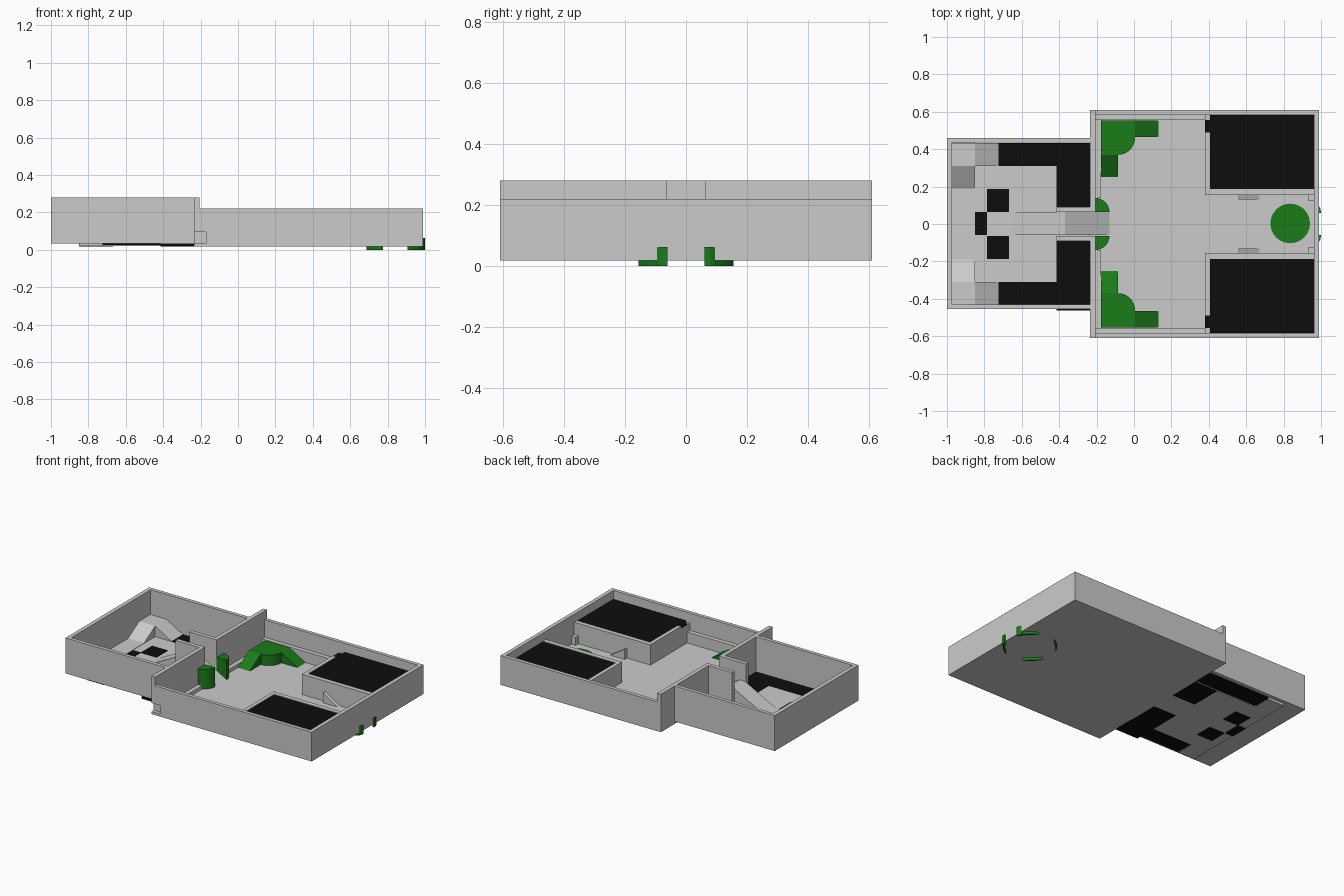
import bpy, bmesh
from math import sin, cos, pi, radians
from mathutils import Vector

if "Cube" in bpy.data.objects:
    bpy.data.objects.remove(bpy.data.objects["Cube"])


def material(name, rgb):
    m = bpy.data.materials.new(name)
    m.diffuse_color = (*rgb, 1)
    m.use_nodes = True
    m.node_tree.nodes["Principled BSDF"].inputs["Base Color"].default_value = m.diffuse_color
    return m


GREEN = material("green", (0.01, 0.2, 0.01))
BLACK = material("black", (0.004, 0.004, 0.004))


def prism(name, pts, axis, a, b, mat=None):
    """Extrude a 2D outline along an axis: z uses (x,y), y uses (x,z), x uses (y,z)."""
    place = {"z": lambda p, t: (p[0], p[1], t),
             "y": lambda p, t: (p[0], t, p[1]),
             "x": lambda p, t: (t, p[0], p[1])}[axis]
    bm = bmesh.new()
    f = bm.faces.new([bm.verts.new(place(p, a)) for p in pts])
    ext = bmesh.ops.extrude_face_region(bm, geom=[f])["geom"]
    move = Vector(place((0, 0), b - a))
    bmesh.ops.translate(bm, vec=move, verts=[v for v in ext if isinstance(v, bmesh.types.BMVert)])
    bmesh.ops.recalc_face_normals(bm, faces=bm.faces[:])
    me = bpy.data.meshes.new(name)
    bm.to_mesh(me)
    bm.free()
    if mat:
        me.materials.append(mat)
    ob = bpy.data.objects.new(name, me)
    bpy.context.collection.objects.link(ob)
    return ob


def box(name, x0, x1, y0, y1, z0, z1, mat=None):
    return prism(name, [(x0, y0), (x1, y0), (x1, y1), (x0, y1)], "z", z0, z1, mat)


def arc(cx, cy, r, a0, a1, n=12):
    return [(cx + r * cos(radians(a0 + (a1 - a0) * i / n)),
             cy + r * sin(radians(a0 + (a1 - a0) * i / n))) for i in range(n + 1)]


def flip(pts, s):
    return [(x, y * s) for x, y in pts]


# Main room floor and outer walls
F = 0.025
box("main_floor", -0.235, 0.99, -0.61, 0.61, 0.018, F)
box("main_back_wall", -0.235, 0.99, 0.585, 0.61, F, 0.22)
box("main_end_wall", 0.963, 0.99, -0.585, 0.585, F, 0.22)
prism("main_front_wall", [(-0.235, F), (0.99, F), (0.99, 0.22), (-0.235, 0.22), (-0.235, 0.095),
                          (-0.17, 0.095), (-0.17, 0.035), (-0.235, 0.035)], "y", -0.61, -0.585)

# Small room shell
box("small_room_end_wall", -1, -0.972, -0.455, 0.46, 0.035, 0.28)
box("small_room_back_wall", -0.972, -0.235, 0.435, 0.46, 0.035, 0.28)
box("small_room_front_wall", -0.972, -0.235, -0.455, -0.43, 0.035, 0.28)
box("small_room_end_floor", -0.972, -0.85, -0.43, 0.435, 0.035, 0.038)
box("small_room_floor", -0.85, -0.235, -0.31, 0.31, 0.02, 0.036)

# Chequered black floor tiles
box("end_tile", -0.85, -0.787, -0.06, 0.065, 0.0185, 0.038, BLACK)
box("front_outer_strip", -0.415, -0.235, -0.462, -0.43, 0.02, 0.034, BLACK)

# Ramp over the doorway
prism("doorway_ramp", [(-0.65, 0.036), (-0.41, 0.16), (-0.37, 0.16), (-0.13, F), (-0.235, F)],
      "y", -0.06, 0.065)

# Round pad on the floor
prism("round_pad", arc(0.835, 0.003, 0.106, 0, 345, 23), "z", F, 0.03, GREEN)

for s, side in ((1, "back"), (-1, "front")):
    def sbox(name, x0, x1, y0, y1, z0, z1, mat=None):
        box(f"{side}_{name}", x0, x1, s * y0, s * y1, z0, z1, mat)

    # Dividing wall with doorway, corridor walls
    sbox("dividing_wall", -0.235, -0.207, 0.063, 0.585, F, 0.28)
    sbox("dividing_wall_cap", -0.235, -0.207, 0.585, 0.61, 0.22, 0.28)
    sbox("corridor_wall", -0.415, -0.235, 0.063, 0.09, 0.036, 0.28)

    # Black floor areas of the small room
    sbox("floor_strip", -0.725, -0.235, 0.31, 0.433, 0.025, 0.038, BLACK)
    sbox("floor_panel", -0.415, -0.235, 0.09, 0.31, 0.0185, 0.038, BLACK)
    sbox("tile", -0.787, -0.667, 0.063, 0.187, 0.0185, 0.038, BLACK)

    # Corner platform with ramps in two directions
    prism(f"{side}_platform_ramp", [(-0.972, 0.037), (-0.725, 0.037), (-0.85, 0.11), (-0.972, 0.11)],
          "y", s * 0.31, s * 0.433)
    prism(f"{side}_platform_side_ramp", [(s * 0.187, 0.037), (s * 0.31, 0.037), (s * 0.31, 0.11)],
          "x", -0.972, -0.85)
    sbox("ramp_floor", -0.85, -0.725, 0.31, 0.433, 0.02, 0.037)

    # Raised block with a black top and grey rim
    sbox("block", 0.38, 0.963, 0.155, 0.585, F, 0.15)
    sbox("block_rim_end", 0.38, 0.407, 0.155, 0.49, 0.15, 0.165)
    sbox("block_rim_side", 0.407, 0.963, 0.155, 0.187, 0.15, 0.165)
    sbox("block_top", 0.407, 0.963, 0.187, 0.583, 0.15, 0.161, BLACK)
    sbox("block_top_entry", 0.38, 0.407, 0.49, 0.555, 0.15, 0.161, BLACK)
    prism(f"{side}_block_wedge", [(0.56, F), (0.67, F), (0.56, 0.095)], "y", s * 0.13, s * 0.155)
    sbox("block_stub", 0.93, 0.963, 0.125, 0.155, F, 0.08)

    # Ledges along the main room walls
    sbox("side_ledge", -0.207, 0.38, 0.555, 0.585, F, 0.1)
    sbox("end_ledge", -0.207, -0.177, 0.14, 0.555, F, 0.05)

    # Green corner platform with rounded front and two ramps
    pts = [(-0.177, 0.553), (-0.177, 0.37)] + arc(-0.085, 0.46, 0.09, -90, 0, 10) + [(0.005, 0.553)]
    prism(f"{side}_corner_platform", flip(pts, s), "z", F, 0.097, GREEN)
    prism(f"{side}_corner_ramp", [(0.005, F), (0.13, F), (0.005, 0.097)], "y", s * 0.465, s * 0.553, GREEN)
    prism(f"{side}_corner_side_ramp", [(s * 0.25, F), (s * 0.37, F), (s * 0.37, 0.097)],
          "x", -0.177, -0.085, GREEN)

    # Quarter-round posts by the doorway
    prism(f"{side}_post", flip([(-0.207, 0.063)] + arc(-0.207, 0.063, 0.076, 0, 90, 8), s),
          "z", F, 0.16, GREEN)

    # Green foot segments under the floor and slivers past the end wall
    prism(f"{side}_inner_foot", flip(arc(0.84, 0, 0.165, 113, 157, 8), s), "z", 0, 0.018, GREEN)
    prism(f"{side}_outer_foot", flip(arc(0.84, 0, 0.17, 22, 67, 8), s), "z", 0, 0.018, GREEN)
    prism(f"{side}_end_sliver", flip([(0.985, 0.06), (1, 0.06), (0.997, 0.08), (0.989, 0.097), (0.985, 0.097)], s),
          "z", 0, 0.062, GREEN)
